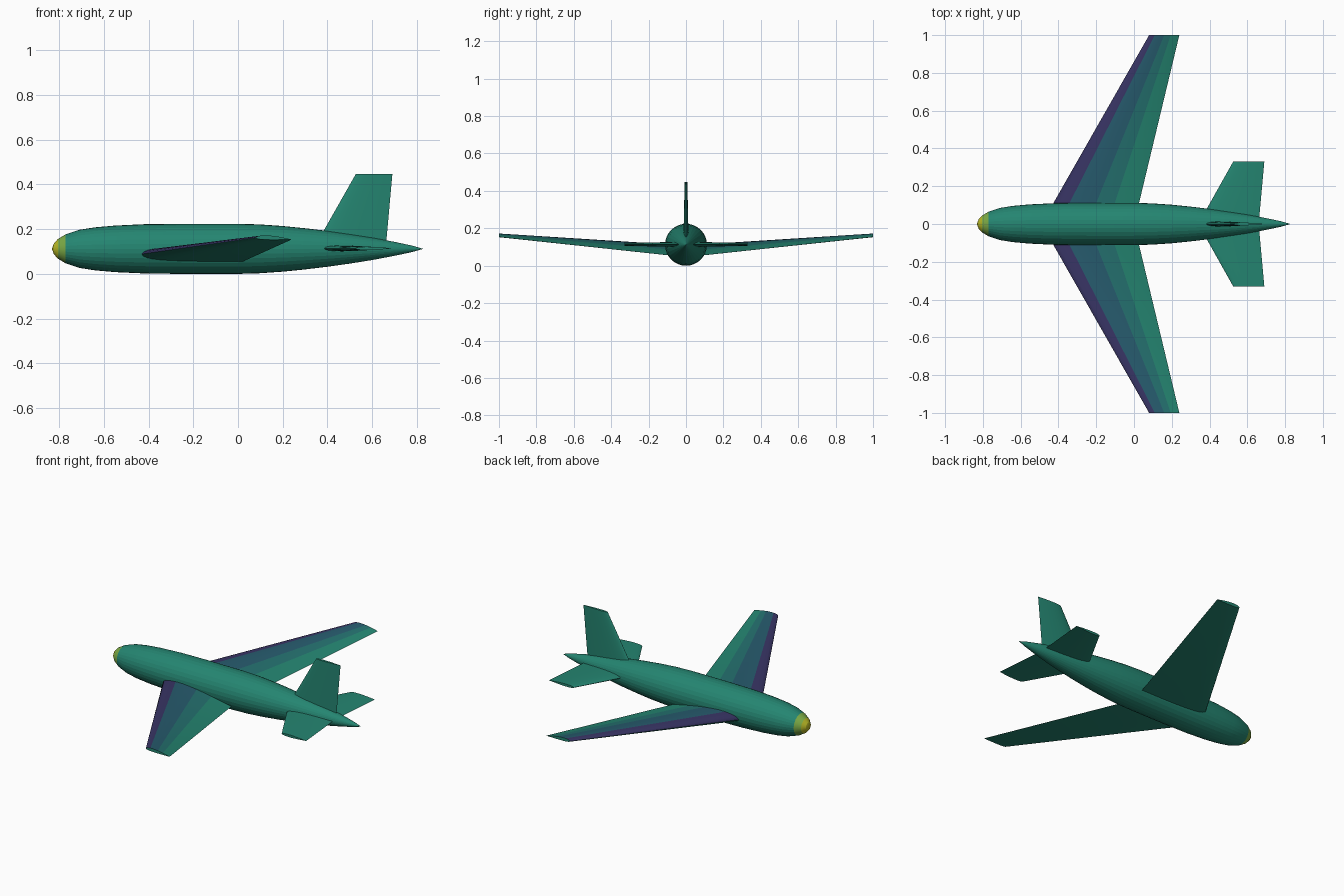
import bpy, bmesh
from math import sin, cos, tan, pi, radians, sqrt

if "Cube" in bpy.data.objects:
    bpy.data.objects.remove(bpy.data.objects["Cube"])

AXIS_Z = 0.112


def material(name, rgb):
    m = bpy.data.materials.new(name)
    m.diffuse_color = (*rgb, 1)
    m.use_nodes = True
    m.node_tree.nodes["Principled BSDF"].inputs["Base Color"].default_value = m.diffuse_color
    return m


GREEN = material("green", (0.018, 0.235, 0.165))
TEAL = material("teal", (0.018, 0.165, 0.16))
BLUE = material("blue", (0.02, 0.105, 0.155))
VIOLET = material("violet", (0.04, 0.035, 0.13))
LIME = material("lime", (0.2, 0.4, 0.06))
YELLOW = material("yellow", (0.5, 0.5, 0.02))


def finish(bm, name, mats, angle):
    bmesh.ops.recalc_face_normals(bm, faces=bm.faces)
    me = bpy.data.meshes.new(name)
    bm.to_mesh(me)
    bm.free()
    for m in mats:
        me.materials.append(m)
    ob = bpy.data.objects.new(name, me)
    bpy.context.collection.objects.link(ob)
    bpy.ops.object.select_all(action='DESELECT')
    ob.select_set(True)
    bpy.context.view_layer.objects.active = ob
    bpy.ops.object.shade_smooth_by_angle(angle=radians(angle))
    return ob


# Fuselage: round body lofted along x from a radius profile
PROFILE = [(-0.823, .024), (-0.805, .044), (-0.77, .065), (-0.71, .085),
           (-0.64, .096), (-0.55, .104), (-0.42, .110), (-0.25, .112),
           (0.0, .112), (0.1, .109), (0.2, .102), (0.3, .092), (0.4, .080),
           (0.5, .066), (0.6, .050), (0.7, .031), (0.78, .014)]


def fuselage(sides=32):
    bm = bmesh.new()
    rings = [[bm.verts.new((x, r * cos(2 * pi * i / sides),
                            AXIS_Z + r * sin(2 * pi * i / sides)))
              for i in range(sides)] for x, r in PROFILE]
    nose = bm.verts.new((-0.832, 0, AXIS_Z))
    tail = bm.verts.new((0.828, 0, AXIS_Z))
    for i in range(sides):
        j = (i + 1) % sides
        bm.faces.new((nose, rings[0][i], rings[0][j]))
        bm.faces.new((tail, rings[-1][j], rings[-1][i]))
        for a, b in zip(rings, rings[1:]):
            bm.faces.new((a[i], b[i], b[j], a[j]))
    # yellow nose tip fading into the green body
    for f in bm.faces:
        x = f.calc_center_median().x
        f.material_index = 2 if x < -0.81 else 1 if x < -0.78 else 0
    finish(bm, "fuselage", (GREEN, LIME, YELLOW), 10)


def airfoil(thick, camber, n=14):
    """Closed unit-chord section: trailing edge, over the top, back below."""
    def half(x):
        return 5 * thick * (.2969 * sqrt(x) - .126 * x - .3516 * x**2
                            + .2843 * x**3 - .1036 * x**4)

    def mid(x):
        p = 0.4
        if x < p:
            return camber / p**2 * (2 * p * x - x * x)
        return camber / (1 - p)**2 * (1 - 2 * p + 2 * p * x - x * x)

    xs = [(1 - cos(pi * i / n)) / 2 for i in range(n + 1)]
    top = [(x, mid(x) + half(x)) for x in reversed(xs)]
    low = [(x, mid(x) - half(x)) for x in xs[1:-1]]
    return top + low


def surface(name, root, tip, thick, camber, incidence, upright, colour):
    """root and tip: (span, leading x, trailing x, leading z offset)."""
    bm = bmesh.new()
    section = airfoil(thick, camber)
    loops = []
    for (span, x0, x1, h), angle in zip((root, tip), incidence):
        c = x1 - x0
        loop = []
        for u, t in section:
            off = h + c * (t - u * tan(radians(angle)))
            x = x0 + c * u
            loop.append(bm.verts.new((x, off, AXIS_Z + span) if upright
                                     else (x, span, AXIS_Z + off)))
        loops.append(loop)
    a, b = loops
    n = len(section)
    for i in range(n):
        j = (i + 1) % n
        f = bm.faces.new((a[i], a[j], b[j], b[i]))
        f.material_index = colour((section[i][0] + section[j][0]) / 2,
                                  i < n // 2)
    bm.faces.new(b)
    if upright:
        bm.faces.new(a)
    ob = finish(bm, name, (GREEN, TEAL, BLUE, VIOLET), 35)
    if not upright:
        mod = ob.modifiers.new("mirror", 'MIRROR')
        mod.use_axis = (False, True, False)


def wing_colour(u, top):
    if not top:
        return 0
    return 3 if u < 0.2 else 2 if u < 0.5 else 1 if u < 0.75 else 0


def tail_colour(u, top):
    return 0


fuselage()

# Main wings: swept, tapered and raised towards the tips
surface("wings", (0, -0.49, 0.0, -0.032), (1.0, 0.08, 0.24, 0.050),
        0.12, 0.02, (4, 3), False, wing_colour)

# Tailplane and fin share one planform
surface("tailplane", (0, 0.34, 0.66, 0.002), (0.33, 0.525, 0.69, 0.002),
        0.09, 0, (0, 0), False, tail_colour)
surface("fin", (0, 0.337, 0.66, 0), (0.335, 0.527, 0.69, 0),
        0.09, 0, (0, 0), True, tail_colour)
